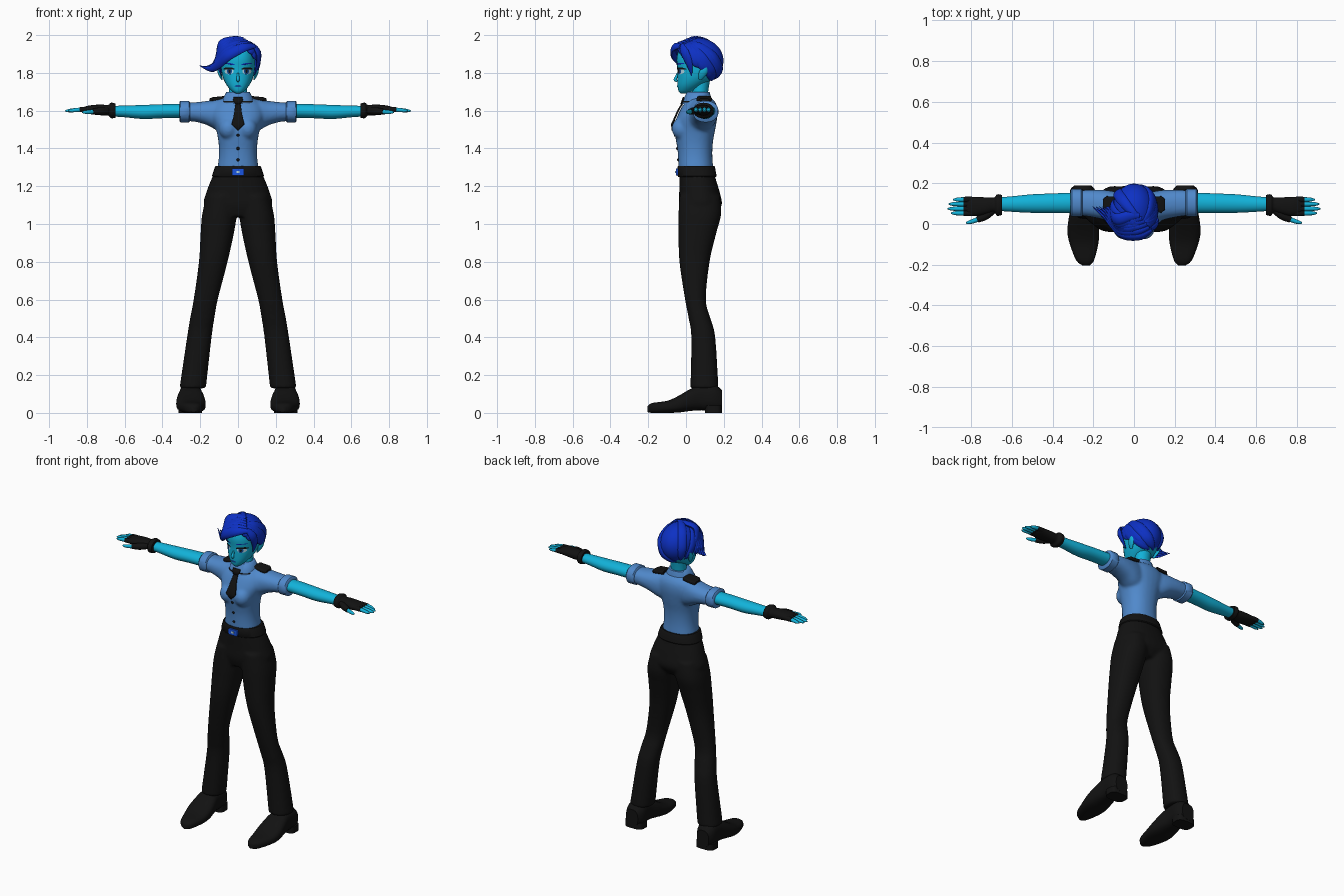
import bpy, bmesh
from math import sin, cos, pi, radians, copysign, asin, atan2
from mathutils import Vector
from mathutils.bvhtree import BVHTree

cube = bpy.data.objects.get("Cube")
if cube:
    bpy.data.objects.remove(cube)


def material(name, r, g, b):
    m = bpy.data.materials.new(name)
    m.use_nodes = True
    m.diffuse_color = (r, g, b, 1)
    bsdf = m.node_tree.nodes["Principled BSDF"]
    bsdf.inputs["Base Color"].default_value = (r, g, b, 1)
    bsdf.inputs["Roughness"].default_value = 0.8
    return m


SKIN = material("cyan skin", 0.006, 0.45, 0.7)
SHIRT = material("shirt blue", 0.08, 0.25, 0.6)
BLACK = material("black cloth", 0.006, 0.006, 0.006)
HAIR = material("hair blue", 0.004, 0.03, 0.55)
BUCKLE = material("buckle blue", 0.01, 0.09, 0.75)
PALE = material("pale eye", 0.5, 0.75, 0.85)
LIPS = material("lip blue", 0.005, 0.08, 0.35)


def resample(rows, n):
    """Smooth curve through rows of numbers."""
    out = []
    for i in range(len(rows) - 1):
        four = rows[max(i - 1, 0)], rows[i], rows[i + 1], rows[min(i + 2, len(rows) - 1)]
        for k in range(n):
            t = k / n
            out.append([(2 * q + (r - p) * t + (2 * p - 5 * q + 4 * r - s) * t * t
                         + (3 * q - p - 3 * r + s) * t ** 3) / 2 for p, q, r, s in zip(*four)])
    return out + [rows[-1]]


def bridge(bm, frames, seg, power):
    """Closed skin over rounded sections given as centre and two half axes."""
    def bend(a):
        return copysign(abs(a) ** power, a)
    rings = [[bm.verts.new(c + u * bend(cos(2 * pi * k / seg)) + v * bend(sin(2 * pi * k / seg)))
              for k in range(seg)] for c, u, v in frames]
    for a, b in zip(rings, rings[1:]):
        for k in range(seg):
            j = (k + 1) % seg
            bm.faces.new((a[k], a[j], b[j], b[k]))
    bm.faces.new(rings[0])
    bm.faces.new(rings[-1])


def loft(bm, axis, rows, flip=1, n=4, power=0.9, seg=28):
    """Rows: position on axis, then the extents on the two other axes."""
    i = "xyz".index(axis)
    a, b = [k for k in range(3) if k != i]
    frames = []
    for t, a0, a1, b0, b1 in resample(rows, n):
        c, u, v = Vector(), Vector(), Vector()
        c[i], c[a], c[b] = t, (a0 + a1) / 2, (b0 + b1) / 2
        u[a], v[b] = (a1 - a0) / 2, (b1 - b0) / 2
        c.x *= flip
        frames.append((c, u, v))
    bridge(bm, frames, seg, power)


def centred(rows):
    return [(z, -w, w, y0, y1) for z, w, y0, y1 in rows]


def tube(bm, rows, flat=1, around=None, n=4, seg=10):
    """Tapered strand through rows of x, y, z, radius."""
    rows = resample(rows, n)
    pts = [Vector(r[:3]) for r in rows]
    frames = []
    for i, p in enumerate(pts):
        t = pts[min(i + 1, len(pts) - 1)] - pts[max(i - 1, 0)]
        ref = p - around if around else Vector((0, 0, 1))
        u = t.cross(ref).normalized()
        w = max(rows[i][3], 0.001)
        frames.append((p, u * w, t.cross(u).normalized() * w * flat))
    bridge(bm, frames, seg, 1)


def ball(bm, centre, radii):
    vs = bmesh.ops.create_uvsphere(bm, u_segments=20, v_segments=12, radius=1)["verts"]
    for v in vs:
        v.co = Vector([c + r * q for c, r, q in zip(centre, radii, v.co)])


def finish(name, bm, mat, mirror=False, blend=0, thick=0, fix=True):
    if fix:
        bmesh.ops.recalc_face_normals(bm, faces=bm.faces[:])
    me = bpy.data.meshes.new(name)
    bm.to_mesh(me)
    bm.free()
    me.materials.append(mat)
    for p in me.polygons:
        p.use_smooth = True
    me.set_sharp_from_angle(angle=radians(45))
    ob = bpy.data.objects.new(name, me)
    bpy.context.scene.collection.objects.link(ob)
    if mirror:
        ob.modifiers.new("Mirror", "MIRROR").use_mirror_merge = False
    if blend:
        r = ob.modifiers.new("Blend", "REMESH")
        r.mode, r.voxel_size, r.use_smooth_shade = "VOXEL", blend, True
        s = ob.modifiers.new("Soften", "SMOOTH")
        s.factor, s.iterations = 0.5, 8
    if thick:
        ob.modifiers.new("Thickness", "SOLIDIFY").thickness = thick
    return ob


def plate(name, tree, rows, mat, lift, mirror=False, thick=0):
    """Thin patch laid on a front surface; rows of z, x0, x1 from the top down."""
    bm = bmesh.new()
    grid = []
    for z, x0, x1 in rows:
        line = []
        for k in range(7):
            x = x0 + (x1 - x0) * k / 6
            hit = tree.ray_cast(Vector((x, -1, z)), Vector((0, 1, 0)))[0]
            line.append(bm.verts.new((x, (hit.y if hit else 0) - lift, z)))
        grid.append(line)
    for a, b in zip(grid, grid[1:]):
        for k in range(6):
            bm.faces.new((a[k], b[k], b[k + 1], a[k + 1]))
    bmesh.ops.remove_doubles(bm, verts=bm.verts[:], dist=0.0001)
    finish(name, bm, mat, mirror, thick=thick, fix=False)


def oval(cx, cz, w, h):
    return [(cz + h * cos(pi * k / 8), cx - w * sin(pi * k / 8), cx + w * sin(pi * k / 8))
            for k in range(9)]


# Trousers: hips and both legs blended together
bm = bmesh.new()
loft(bm, "z", centred([(1.29, .112, -.035, .145), (1.24, .14, -.036, .157), (1.17, .167, -.036, .178),
                       (1.1, .182, -.037, .19), (1.04, .13, -.02, .15)]))
for s in (1, -1):
    leg = [(1.15, 0, .165, -.035, .18), (1.05, .006, .19, -.04, .186), (.95, .022, .198, -.04, .16),
           (.8, .055, .207, -.035, .125), (.6, .107, .235, -.005, .105), (.5, .125, .254, .014, .13),
           (.4, .14, .27, .028, .155), (.13, .17, .31, .023, .172)]
    loft(bm, "z", [(z, min(s * a, s * b), max(s * a, s * b), c, d) for z, a, b, c, d in leg])
finish("trousers", bm, BLACK, blend=0.008)

# Shoes with heel blocks
bm = bmesh.new()
loft(bm, "y", [(-.205, .22, .25, .005, .035), (-.18, .197, .283, 0, .052), (-.1, .176, .315, 0, .064),
               (-.04, .171, .327, .002, .09), (.02, .178, .322, .01, .125), (.08, .19, .312, .014, .15),
               (.15, .19, .31, .01, .15), (.19, .21, .295, .015, .12)], power=.75)
loft(bm, "z", [(0, .19, .315, .1, .19), (.04, .19, .315, .1, .19)], n=1, power=.6)
finish("shoes", bm, BLACK, mirror=True)

# Belt and buckle
bm = bmesh.new()
loft(bm, "z", centred([(1.25, .134, -.041, .158), (1.255, .138, -.045, .162),
                       (1.303, .122, -.045, .153), (1.308, .118, -.041, .149)]), n=1)
finish("belt", bm, BLACK)
for name, mat, w, h, y in (("buckle", BUCKLE, .032, .019, -.054), ("buckle_stud", PALE, .009, .006, -.057)):
    bm = bmesh.new()
    loft(bm, "y", [(y, -w, w, 1.275 - h, 1.275 + h), (-.03, -w, w, 1.275 - h, 1.275 + h)], n=1, power=.3)
    finish(name, bm, mat)

# Shirt: torso, bust and sleeves blended together
bm = bmesh.new()
loft(bm, "z", centred([(1.29, .11, -.041, .145), (1.35, .102, -.042, .14), (1.4, .101, -.046, .14),
                       (1.45, .106, -.055, .145), (1.5, .116, -.062, .155), (1.54, .13, -.058, .162),
                       (1.58, .142, -.042, .167), (1.62, .135, -.022, .165), (1.65, .11, 0, .152),
                       (1.675, .06, .02, .125)]))
for s in (1, -1):
    ball(bm, (s * .05, -.022, 1.505), (.052, .054, .058))
    loft(bm, "x", [(s * x, a, b, c, d) for x, a, b, c, d in (
        (.05, .015, .15, 1.48, 1.672), (.11, .01, .163, 1.495, 1.662), (.16, .024, .168, 1.522, 1.652),
        (.22, .036, .168, 1.54, 1.645), (.27, .042, .165, 1.545, 1.642))])
chest = BVHTree.FromBMesh(bm)
finish("shirt", bm, SHIRT, blend=0.008)

# Sleeve cuffs and shoulder straps
bm = bmesh.new()
loft(bm, "x", [(.254, .042, .166, 1.545, 1.645), (.26, .036, .172, 1.538, 1.652),
               (.305, .036, .172, 1.538, 1.652), (.311, .042, .166, 1.545, 1.645)], n=1)
finish("sleeve_cuffs", bm, SHIRT, mirror=True)
bm = bmesh.new()
loft(bm, "x", [(.07, .06, .132, 1.655, 1.678), (.135, .055, .137, 1.65, 1.671),
               (.152, .07, .122, 1.642, 1.664)], n=1, power=.4)
finish("shoulder_straps", bm, BLACK, mirror=True)

# Collar with dark trim, tie and buttons
for name, mat, rows in (
        ("collar", SHIRT, [(1.635, .088, -.022, .14), (1.665, .08, -.012, .135), (1.698, .062, .005, .125),
                           (1.7, .056, .012, .12)]),
        ("collar_trim", BLACK, [(1.644, .089, -.021, .142), (1.65, .088, -.019, .142)])):
    bm = bmesh.new()
    loft(bm, "z", centred(rows), n=1)
    if name == "collar":
        throat = BVHTree.FromBMesh(bm)
    finish(name, bm, mat)
plate("tie_knot", throat, [(1.672, -.024, .024), (1.655, -.026, .026), (1.637, -.015, .015)],
      BLACK, .008, thick=.008)
plate("tie", chest, [(1.64, -.013, .013), (1.62, -.016, .016), (1.59, -.02, .02), (1.56, -.026, .026),
                     (1.53, -.031, .031), (1.495, 0, 0)], BLACK, .014, thick=.008)
bm = bmesh.new()
for z in (1.47, 1.4, 1.34):
    y = chest.ray_cast(Vector((0, -1, z)), Vector((0, 1, 0)))[0].y
    ball(bm, (0, y, z), (.008, .006, .008))
finish("buttons", bm, BLACK)

# Arms, gloves, fingers
bm = bmesh.new()
loft(bm, "x", [(.28, .055, .155, 1.562, 1.636), (.4, .055, .15, 1.56, 1.634), (.5, .055, .146, 1.556, 1.63),
               (.6, .06, .136, 1.565, 1.627), (.67, .065, .13, 1.57, 1.625)], power=1)
finish("arms", bm, SKIN, mirror=True)
gloves, fingers = bmesh.new(), bmesh.new()
loft(gloves, "x", [(.648, .045, .142, 1.562, 1.638), (.672, .04, .146, 1.56, 1.642), (.688, .058, .13, 1.574, 1.63),
                   (.72, .05, .131, 1.575, 1.632), (.77, .04, .132, 1.58, 1.63), (.81, .042, .132, 1.587, 1.622),
                   (.825, .05, .124, 1.592, 1.615)])
for y, tip in ((.053, .9), (.075, .915), (.098, .91), (.12, .89)):
    tube(gloves, [(.78, y, 1.606, .013), (.81, y, 1.606, .0145), (.838, y, 1.605, .0135)])
    tube(fingers, [(.8, y, 1.606, .012), (.85, y, 1.604, .0115), (tip - .018, y, 1.6, .009), (tip, y, 1.598, .003)])
tube(gloves, [(.69, .07, 1.6, .018), (.73, .04, 1.598, .02), (.77, .021, 1.595, .015)])
tube(fingers, [(.75, .03, 1.596, .012), (.79, .014, 1.593, .011), (.815, .007, 1.592, .008), (.825, .005, 1.592, .003)])
finish("gloves", gloves, BLACK, mirror=True)
finish("fingers", fingers, SKIN, mirror=True)

# Head and neck
bm = bmesh.new()
loft(bm, "z", centred([(1.62, .055, .02, .12), (1.68, .047, .03, .115), (1.78, .05, .04, .13)]), power=1)
finish("neck", bm, SKIN)
bm = bmesh.new()
loft(bm, "z", centred([(1.692, .014, -.03, .005), (1.705, .034, -.04, .04), (1.735, .06, -.045, .09),
                       (1.775, .08, -.046, .15), (1.82, .089, -.046, .18), (1.88, .09, -.05, .18),
                       (1.93, .075, -.03, .155), (1.965, .035, .02, .1)]))
face = BVHTree.FromBMesh(bm)
finish("head", bm, SKIN)
bm = bmesh.new()
tube(bm, [(0, -.044, 1.8, .004), (0, -.05, 1.782, .007), (0, -.057, 1.764, .009), (0, -.046, 1.755, .005)],
     around=Vector((0, .07, 1.77)))
finish("nose", bm, SKIN)
bm = bmesh.new()
tube(bm, [(.085, .075, 1.765, .008), (.094, .085, 1.79, .02), (.102, .098, 1.815, .019), (.108, .112, 1.842, .003)],
     flat=.45, around=Vector((0, .08, 1.8)))
finish("ears", bm, SKIN, mirror=True)

# Painted face
plate("eye_whites", face, oval(.047, 1.808, .024, .016), PALE, .002, True)
plate("irises", face, oval(.045, 1.808, .013, .016), LIPS, .0035, True)
plate("pupils", face, oval(.045, 1.808, .006, .009), BLACK, .005, True)
plate("upper_lashes", face, [(1.829, .034, .064), (1.823, .02, .076), (1.817, .019, .079)], BLACK, .0045, True)
plate("eyebrows", face, [(1.852, .04, .072), (1.847, .022, .076), (1.843, .016, .04)], HAIR, .003, True)
plate("lips", face, oval(0, 1.73, .018, .006), LIPS, .003)

# Hair cap, trimmed along the hairline
CENTRE = Vector((0, .065, 1.865))
SIZE = Vector((.108, .136, .122))


def hairline(azimuth):
    return radians(-12 - 40 * sin(azimuth))


bm = bmesh.new()
bmesh.ops.create_uvsphere(bm, u_segments=48, v_segments=32, radius=1)
low = [v for v in bm.verts if asin(max(-1, min(1, v.co.z))) < hairline(atan2(v.co.y, v.co.x))]
bmesh.ops.delete(bm, geom=low, context="VERTS")
for v in bm.verts:
    v.co = CENTRE + v.co * SIZE * .98
finish("hair_cap", bm, HAIR)

# Locks fanning from the parting round the back
bm = bmesh.new()
crown = Vector((.4, -.45, .8)).normalized()
for k in range(19):
    a = radians(-42 + 264 * k / 18)
    e = hairline(a) - radians(5 * (k % 2))
    end = Vector((cos(a) * cos(e), sin(a) * cos(e), sin(e)))
    rows = []
    for t, w in ((0, .008), (.2, .018), (.45, .026), (.7, .027), (.88, .019), (1, .002)):
        rows.append((*(CENTRE + crown.slerp(end, t) * SIZE), w))
    tube(bm, rows, flat=.45, around=CENTRE)
finish("hair_locks", bm, HAIR)

# Fringe sweeping across the forehead into a side curl
bm = bmesh.new()
for k in range(6):
    tube(bm, [(.088 - .012 * k, -.03 + .014 * k, 1.942 + .008 * k, .012),
              (.03 - .01 * k, -.062 + .02 * k, 1.935 + .009 * k, .026),
              (-.05 - .006 * k, -.058 + .016 * k, 1.897 + .013 * k, .031),
              (-.1, -.015 + .01 * k, 1.85 + .014 * k, .026),
              (-.145 + .007 * k, .035 + .008 * k, 1.82 + .009 * k, .016),
              (-.203 + .016 * k, .085, 1.838 - .003 * k, .002)], flat=.55, around=CENTRE)
# Short lock in front of each ear
tube(bm, [(.08, -.025, 1.95, .012), (.108, -.005, 1.905, .024), (.106, .018, 1.845, .018), (.086, .03, 1.785, .002)],
     flat=.45, around=CENTRE)
tube(bm, [(-.095, .01, 1.9, .02), (-.104, .022, 1.845, .018), (-.088, .035, 1.785, .002)], flat=.45, around=CENTRE)
finish("fringe", bm, HAIR)
